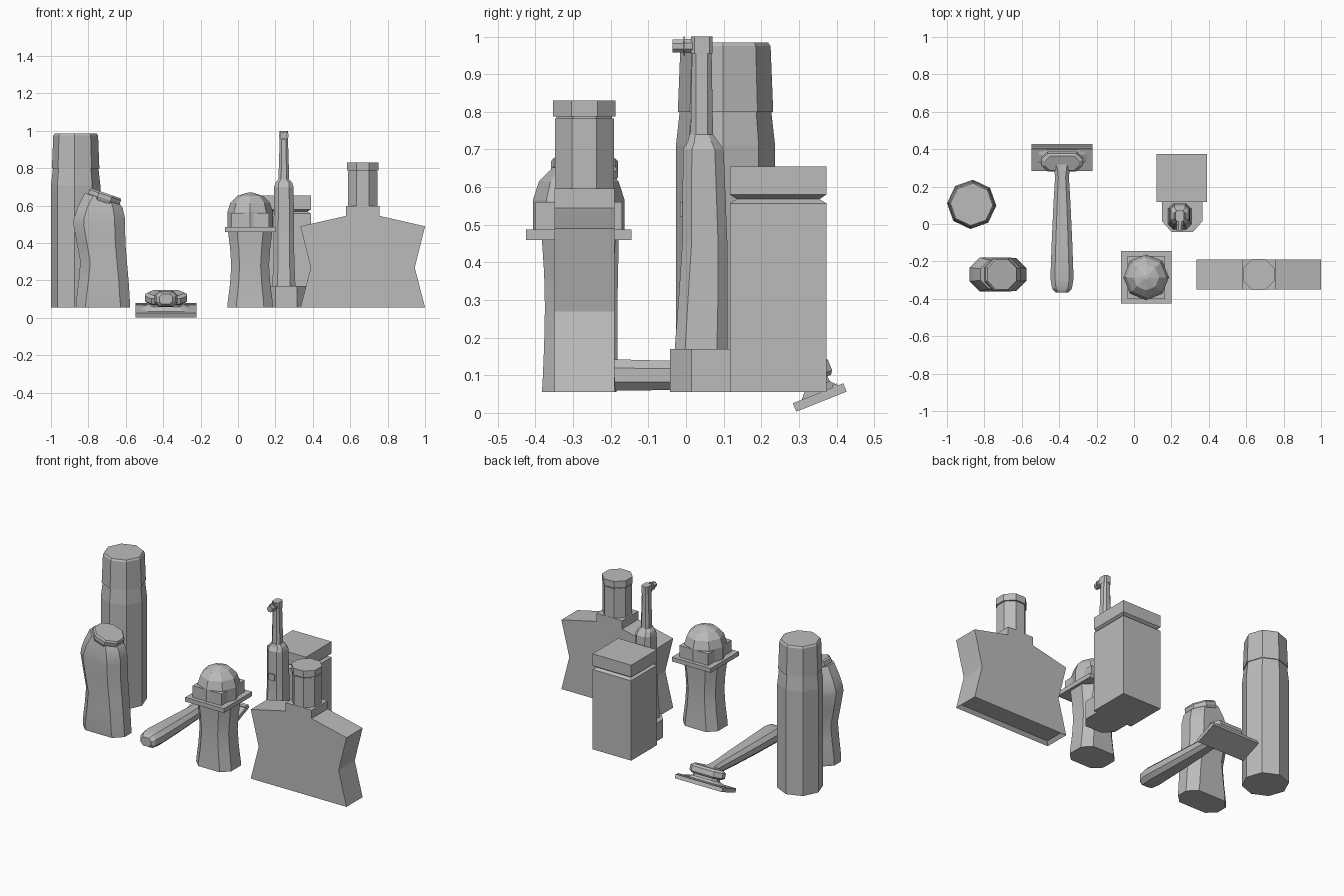
import bpy, bmesh, math
from mathutils import Matrix, Vector

old = bpy.data.objects.get("Cube")
if old:
    bpy.data.objects.remove(old, do_unlink=True)

grey = bpy.data.materials.new("plain grey")
grey.use_nodes = True
COLOUR = (0.5, 0.5, 0.5, 1)
grey.diffuse_color = COLOUR
grey.node_tree.nodes["Principled BSDF"].inputs["Base Color"].default_value = COLOUR


def finish(name, bm, smooth=False, matrix=None):
    if matrix:
        bm.transform(matrix)
    bmesh.ops.recalc_face_normals(bm, faces=bm.faces)
    mesh = bpy.data.meshes.new(name)
    bm.to_mesh(mesh)
    bm.free()
    mesh.materials.append(grey)
    ob = bpy.data.objects.new(name, mesh)
    bpy.context.collection.objects.link(ob)
    if smooth:
        bpy.ops.object.select_all(action="DESELECT")
        ob.select_set(True)
        bpy.context.view_layer.objects.active = ob
        bpy.ops.object.shade_smooth_by_angle(angle=math.radians(30))
    return ob


def loft(name, rings, smooth=False, matrix=None):
    """Skin a stack of equal-sized rings and cap both ends."""
    bm = bmesh.new()
    rows = [[bm.verts.new(p) for p in ring] for ring in rings]
    n = len(rows[0])
    for a, b in zip(rows, rows[1:]):
        for i in range(n):
            j = (i + 1) % n
            bm.faces.new((a[i], a[j], b[j], b[i]))
    bm.faces.new(rows[0])
    bm.faces.new(rows[-1])
    return finish(name, bm, smooth, matrix)


def octagon(cx, cy, z, r, turn=0):
    return [Vector((cx + r * math.cos(math.radians(turn + 45 * i)),
                    cy + r * math.sin(math.radians(turn + 45 * i)), z)) for i in range(8)]


def cut_rect(cx, cy, z, hx, hy, c):
    """Rectangle with its corners cut by the fraction c."""
    k = 1 - c
    pts = [(1, -k), (1, k), (k, 1), (-k, 1), (-1, k), (-1, -k), (-k, -1), (k, -1)]
    m = min(hx, hy)
    return [Vector((cx + math.copysign(hx - (1 - abs(u)) * m, u),
                    cy + math.copysign(hy - (1 - abs(v)) * m, v), z)) for u, v in pts]


def turned(name, cx, cy, profile, turn=0):
    return loft(name, [octagon(cx, cy, z, r, turn) for z, r in profile])


def box(name, x0, x1, y0, y1, z0, z1, matrix=None):
    return loft(name, [[Vector((x, y, z)) for x, y in ((x0, y0), (x1, y0), (x1, y1), (x0, y1))]
                       for z in (z0, z1)], matrix=matrix)


# Tall can with a tapered cap
turned("can_body", -.868, .105, [(.055, .132), (.71, .132), (.80, .122)], -3)
turned("can_cap", -.868, .105, [(.80, .127), (.975, .12), (.985, .113)], -3)

# Curved bottle with a slanted cap
rows = []
for z, x0, x1, hy in ((.055, -.866, -.576, .085), (.09, -.866, -.578, .088), (.2, -.852, -.585, .088),
                      (.3, -.843, -.594, .088), (.4, -.862, -.602, .09), (.5, -.88, -.604, .092),
                      (.53, -.878, -.604, .092), (.59, -.858, -.617, .086), (.64, -.82, -.635, .077)):
    rows.append(cut_rect((x0 + x1) / 2, -.27, z, (x1 - x0) / 2, hy, .6))
for p in rows[-1]:
    p.z -= (p.x + .727) * .3
loft("curved_bottle", rows, smooth=True)
slant = Matrix.Translation((-.716, -.27, .638)) @ Matrix.Rotation(math.radians(19), 4, "Y")
loft("slanted_cap", [octagon(0, 0, z, r, 22.5) for z, r in ((-.02, .085), (0, .096), (.02, .096), (.03, .088))],
     matrix=slant)

# Shaving brush: waisted handle, square plate, domed bristles
BX, BY = .065, -.285
loft("brush_handle", [cut_rect(BX, BY, z, hx, hy, .5) for z, hx, hy in
                      ((.055, .122, .098), (.085, .12, .096), (.18, .108, .092), (.28, .101, .09),
                       (.37, .107, .092), (.46, .118, .098))], smooth=True)
box("brush_plate", BX - .135, BX + .135, BY - .14, BY + .14, .46, .487)
box("brush_collar", BX - .1, BX + .1, BY - .115, BY + .115, .487, .56)
turned("brush_bristles", BX, BY, [(.487, .122), (.565, .122), (.615, .106), (.652, .07), (.67, .012)])

# Razor: handle lying along y, tilted head
RX = -.385
swap = Matrix(((1, 0, 0, 0), (0, 0, 1, 0), (0, 1, 0, 0), (0, 0, 0, 1)))
loft("razor_handle", [cut_rect(RX, zc, y, hx, hz, .55) for y, zc, hx, hz in
                      ((-.365, .1, .035, .027), (-.345, .1, .053, .039), (-.29, .102, .062, .043),
                       (-.1, .1, .055, .04), (.1, .1, .046, .036), (.25, .1, .037, .032),
                       (.3, .1, .042, .032), (.36, .1, .06, .03))], smooth=True, matrix=swap)
tilt = Matrix.Translation((RX, .3555, .041)) @ Matrix.Rotation(math.radians(21.6), 4, "X")
box("razor_blade_plate", -.164, .164, -.072, .072, -.012, .012, tilt)
box("razor_strip", -.164, .164, .042, .056, .012, .018, tilt)
loft("razor_mount", [cut_rect(0, .005, z, hx, hy, .6) for z, hx, hy in
                     ((.012, .13, .052), (.03, .085, .036), (.055, .08, .034))], matrix=tilt)
loft("razor_collar", [cut_rect(0, .005, z, hx, hy, .7) for z, hx, hy in
                      ((.045, .1, .045), (.055, .113, .052), (.085, .113, .052), (.098, .092, .042))], matrix=tilt)

# Electric toothbrush stand: grooved tank and front foot
TX = .252
loft("stand_tank", [cut_rect(TX + .003, .245, z, h, h - .007, 0.001) for z, h in
                    ((.055, .135), (.557, .135), (.568, .117), (.58, .135), (.655, .135))])
foot = [(-.108, .12), (-.108, .015), (-.058, -.042), (.058, -.042), (.108, .015), (.108, .12)]
loft("stand_foot", [[Vector((TX + .006 + x, y, z)) for x, y in foot] for z in (.055, .17)])

# Electric toothbrush: body, neck, head, bristles
TX = .245
loft("toothbrush_body", [cut_rect(TX, (y0 + y1) / 2, z, h, (y1 - y0) / 2, .45) for z, h, y0, y1 in
                         ((.17, .062, -.03, .11), (.3, .056, -.02, .11), (.45, .055, -.01, .11),
                          (.70, .052, -.008, .1), (.722, .045, .005, .085), (.74, .03, .01, .072))])
box("toothbrush_button", TX - .02, TX + .02, -.016, 0, .52, .56)
loft("toothbrush_neck", [cut_rect(TX, .042, z, hx, hy, .5) for z, hx, hy in
                         ((.735, .029, .03), (.96, .022, .026))])
loft("toothbrush_head", [cut_rect(TX, .042, z, .023, .029, .4) for z in (.955, .995, 1.0)])
# Discs facing the front
for name, y0, y1, r in (("head_arm", -.002, .03, .02), ("head_disc", -.006, -.002, .027),
                        ("head_bristles", -.036, -.006, .019)):
    loft(name, [octagon(TX, .975, y, r, 22.5) for y in (y0, y1)], matrix=swap)

# Perfume bottle: waisted slab, hollow underneath
PX, PY = .667, -.27
half = [(.333, .055), (.278, .27), (.333, .49), (.09, .545), (.09, .597)]
outline = half + [(-x, z) for x, z in reversed(half)]
bm = bmesh.new()
front = bm.faces.new([bm.verts.new((PX + x, PY - .08, z)) for x, z in outline])
ext = bmesh.ops.extrude_face_region(bm, geom=[front], use_keep_orig=True)
bmesh.ops.translate(bm, verts=[g for g in ext["geom"] if isinstance(g, bmesh.types.BMVert)], vec=(0, .16, 0))
bmesh.ops.recalc_face_normals(bm, faces=bm.faces)
base = min(bm.faces, key=lambda f: f.calc_center_median().z)
bmesh.ops.inset_individual(bm, faces=[base], thickness=.025, depth=-.02)
finish("perfume_bottle", bm)
turned("perfume_neck", PX, PY, [(.597, .085), (.782, .085)], 22.5)
turned("perfume_lid", PX, PY, [(.788, .09), (.83, .09)], 22.5)
turned("perfume_lid_core", PX, PY, [(.78, .08), (.79, .08)], 22.5)
